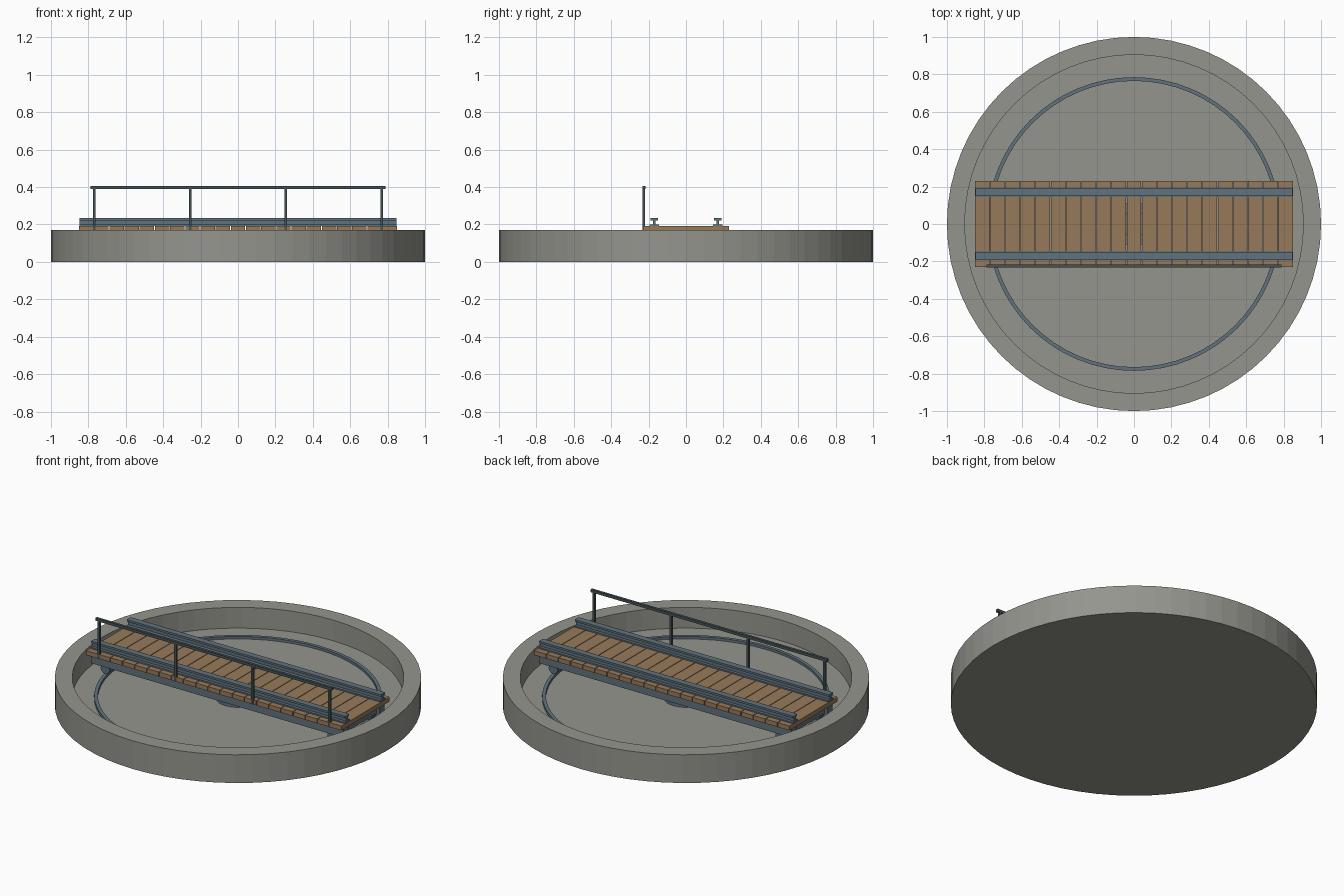
import bpy, bmesh, math
from mathutils import Matrix

if "Cube" in bpy.data.objects:
    bpy.data.objects.remove(bpy.data.objects["Cube"])


def material(name, rgb):
    m = bpy.data.materials.new(name)
    m.use_nodes = True
    colour = (*rgb, 1)
    m.diffuse_color = colour
    m.node_tree.nodes["Principled BSDF"].inputs["Base Color"].default_value = colour
    return m


CONCRETE = material("concrete grey", (0.30, 0.30, 0.27))
WOOD = material("plank brown", (0.31, 0.195, 0.105))
STEEL = material("steel blue", (0.12, 0.17, 0.205))
DARK = material("dark railing", (0.06, 0.085, 0.09))

FLOOR, DECK_LOW, DECK_TOP = 0.045, 0.165, 0.192
TRACK_Y, RING_R = 0.17, 0.775


def finish(name, bm, mat):
    bmesh.ops.recalc_face_normals(bm, faces=bm.faces)
    mesh = bpy.data.meshes.new(name)
    bm.to_mesh(mesh)
    bm.free()
    mesh.materials.append(mat)
    ob = bpy.data.objects.new(name, mesh)
    bpy.context.collection.objects.link(ob)
    return ob


def box(bm, x0, x1, y0, y1, z0, z1):
    size = Matrix.Diagonal((x1 - x0, y1 - y0, z1 - z0, 1))
    place = Matrix.Translation(((x0 + x1) / 2, (y0 + y1) / 2, (z0 + z1) / 2))
    bmesh.ops.create_cube(bm, size=1, matrix=place @ size)


def lathe(name, profile, mat, closed=False, segments=64):
    bm = bmesh.new()
    verts = [bm.verts.new((r, 0, z)) for r, z in profile]
    edges = [bm.edges.new(p) for p in zip(verts, verts[1:])]
    if closed:
        edges.append(bm.edges.new((verts[-1], verts[0])))
    bmesh.ops.spin(bm, geom=verts + edges, cent=(0, 0, 0), axis=(0, 0, 1),
                   angle=math.tau, steps=segments)
    bmesh.ops.remove_doubles(bm, verts=bm.verts, dist=1e-5)
    return finish(name, bm, mat)


# Round pit with raised wall, ring rail and centre pivot
lathe("pit", [(0, 0), (1, 0), (1, 0.17), (0.905, 0.17), (0.905, FLOOR), (0, FLOOR)], CONCRETE)
lathe("ring_rail", [(RING_R - 0.01, FLOOR), (RING_R + 0.01, FLOOR),
                    (RING_R + 0.01, 0.06), (RING_R - 0.01, 0.06)], STEEL, closed=True)
lathe("centre_pivot", [(0, FLOOR), (0.12, FLOOR), (0.12, 0.065), (0.07, 0.065),
                       (0.07, DECK_LOW), (0, DECK_LOW)], STEEL, segments=32)

# Deck of cross planks
bm = bmesh.new()
count, pitch, gap = 21, 1.704 / 21, 0.002
for i in range(count):
    x = -0.852 + i * pitch
    box(bm, x + gap, x + pitch - gap, -0.23, 0.23, DECK_LOW, DECK_TOP)
finish("deck_planks", bm, WOOD)

for side, label in ((1, "back"), (-1, "front")):
    y = side * TRACK_Y
    # Running rail with foot, web and head
    bm = bmesh.new()
    for half, z0, z1 in ((0.025, DECK_TOP, 0.2), (0.007, 0.2, 0.222), (0.019, 0.222, 0.234)):
        box(bm, -0.847, 0.847, y - half, y + half, z0, z1)
    finish(label + "_running_rail", bm, STEEL)

    # Girder under the deck
    bm = bmesh.new()
    box(bm, -0.84, 0.84, y - 0.025, y + 0.025, 0.105, DECK_LOW)
    finish(label + "_girder", bm, STEEL)

    # Wheels on the ring rail
    bm = bmesh.new()
    for sx in (-1, 1):
        place = Matrix.Translation((sx * 0.756, y, 0.09)) @ Matrix.Rotation(math.pi / 2, 4, 'X')
        bmesh.ops.create_cone(bm, cap_ends=True, segments=16, radius1=0.03, radius2=0.03,
                              depth=0.03, matrix=place)
    finish(label + "_wheels", bm, STEEL)

# Cross beams tying the girders
bm = bmesh.new()
for x in (-0.8, -0.4, 0, 0.4, 0.8):
    box(bm, x - 0.02, x + 0.02, -0.15, 0.15, 0.115, DECK_LOW)
finish("cross_beams", bm, STEEL)

# Handrail along the front edge
bm = bmesh.new()
for x in (-0.768, -0.256, 0.256, 0.768):
    box(bm, x - 0.007, x + 0.007, -0.232, -0.218, DECK_LOW, 0.392)
box(bm, -0.788, 0.788, -0.233, -0.217, 0.39, 0.406)
finish("handrail", bm, DARK)
